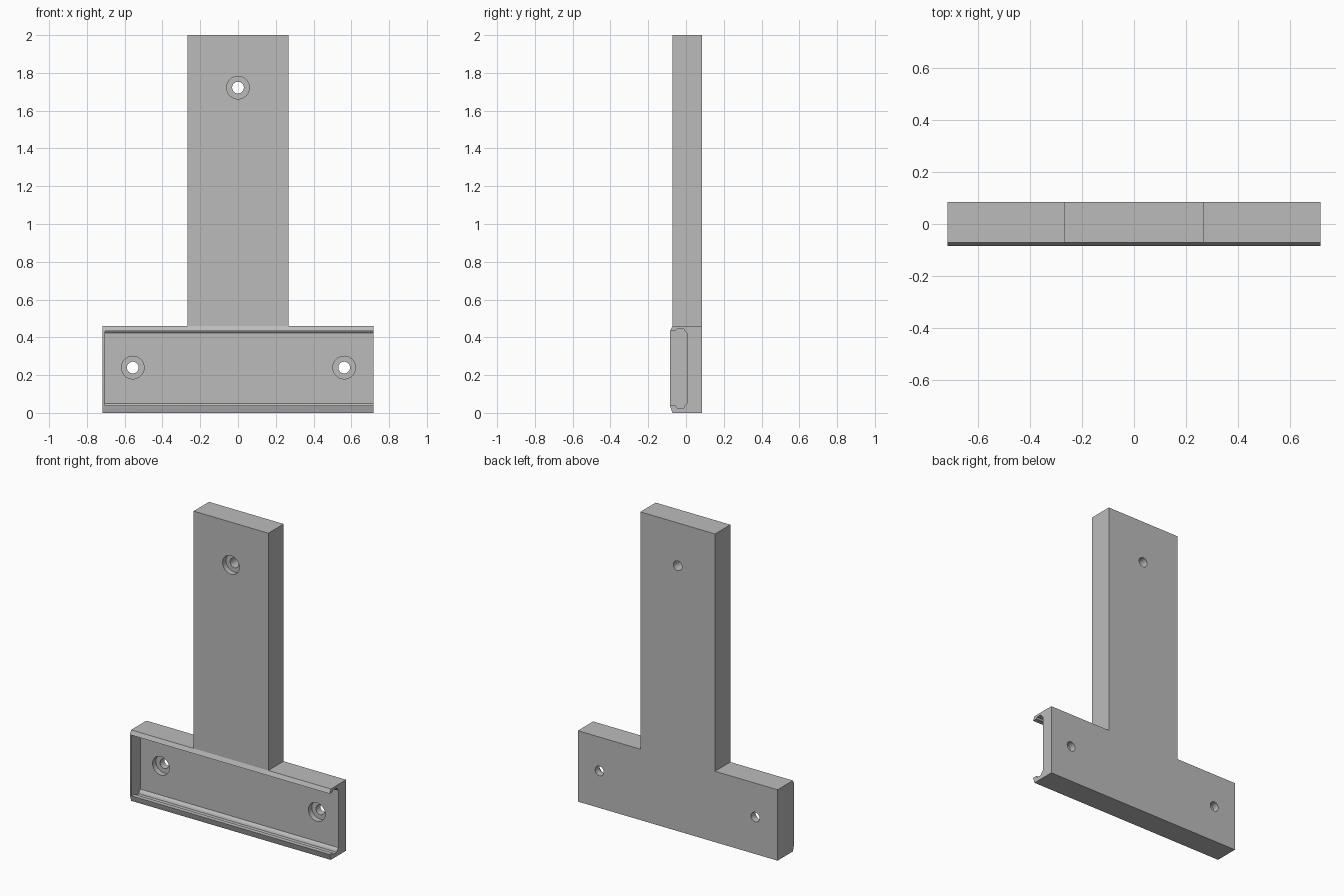
import bpy, bmesh, math
from mathutils import Matrix, Vector

cube = bpy.data.objects.get("Cube")
if cube:
    bpy.data.objects.remove(cube, do_unlink=True)

grey = bpy.data.materials.new("plain_grey")
grey.use_nodes = True
GREY = (0.5, 0.5, 0.5, 1)
grey.diffuse_color = GREY
grey.node_tree.nodes["Principled BSDF"].inputs["Base Color"].default_value = GREY


def finish(bm, name):
    bmesh.ops.recalc_face_normals(bm, faces=bm.faces)
    mesh = bpy.data.meshes.new(name)
    bm.to_mesh(mesh)
    bm.free()
    mesh.materials.append(grey)
    ob = bpy.data.objects.new(name, mesh)
    bpy.context.collection.objects.link(ob)
    return ob


def extrude_x(name, profile, x0, x1):
    """Sweep a (y, z) profile along x."""
    bm = bmesh.new()
    face = bm.faces.new([bm.verts.new((x0, y, z)) for y, z in profile])
    grown = bmesh.ops.extrude_face_region(bm, geom=[face])
    verts = [g for g in grown["geom"] if isinstance(g, bmesh.types.BMVert)]
    bmesh.ops.translate(bm, vec=Vector((x1 - x0, 0, 0)), verts=verts)
    return finish(bm, name)


def cylinder_y(name, x, z, radius, y0, y1):
    bm = bmesh.new()
    place = Matrix.Translation((x, (y0 + y1) / 2, z)) @ Matrix.Rotation(math.pi / 2, 4, "X")
    bmesh.ops.create_cone(bm, cap_ends=True, segments=40, radius1=radius,
                          radius2=radius, depth=y1 - y0, matrix=place)
    return finish(bm, name)


def combine(target, tool, operation):
    """Apply a boolean and drop the tool object."""
    tool.hide_render = True
    mod = target.modifiers.new("cut", "BOOLEAN")
    mod.operation, mod.solver, mod.object = operation, "EXACT", tool
    bpy.context.view_layer.objects.active = target
    bpy.ops.object.modifier_apply(modifier=mod.name)
    bpy.data.objects.remove(tool, do_unlink=True)


BACK, LIP, STEM, FLOOR = 0.085, -0.085, -0.072, 0.005
HALF, TOP = 0.717, 0.46

# Cross bar with sloped front lips, and the upright stem
bracket = extrude_x("mounting_bracket", [
    (BACK, 0), (STEM, 0), (LIP, 0.04), (LIP, 0.434), (STEM, TOP), (BACK, TOP)], -HALF, HALF)
stem = extrude_x("stem", [
    (BACK, 0.45), (STEM, 0.45), (STEM, 2), (BACK, 2)], -0.268, 0.268)
combine(bracket, stem, "UNION")

# Channel with grooves behind both lips, open at one end
channel = extrude_x("channel_cutter", [
    (-0.12, 0.434), (-0.056, 0.434), (-0.048, 0.444), (-0.012, 0.444),
    (-0.007, 0.434), (FLOOR, 0.422), (FLOOR, 0.05), (-0.007, 0.038),
    (-0.012, 0.027), (-0.048, 0.027), (-0.056, 0.04), (-0.12, 0.04)], -0.704, 0.8)
combine(bracket, channel, "DIFFERENCE")

# Counterbored screw holes
for x, z, front in ((0, 1.722, STEM), (-0.557, 0.24, FLOOR), (0.562, 0.24, FLOOR)):
    combine(bracket, cylinder_y("bore_cutter", x, z, 0.06, front - 0.03, front + 0.035), "DIFFERENCE")
    combine(bracket, cylinder_y("hole_cutter", x, z, 0.031, front - 0.03, 0.12), "DIFFERENCE")

bpy.ops.object.select_all(action="DESELECT")
bracket.select_set(True)
bpy.context.view_layer.objects.active = bracket
bpy.ops.object.shade_smooth_by_angle(angle=math.radians(20))
